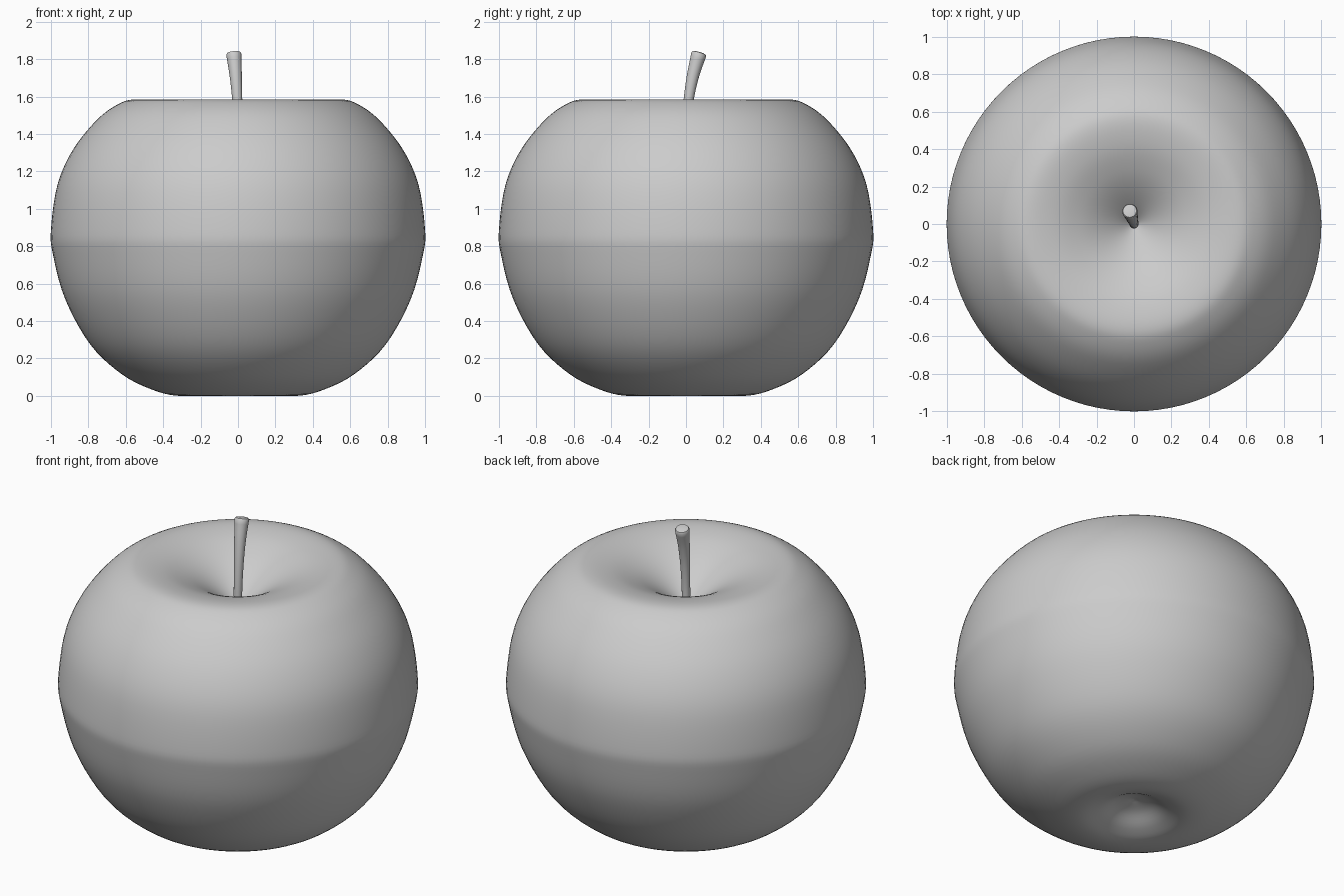
import bpy, bmesh, math
from mathutils import Vector, Matrix

if "Cube" in bpy.data.objects:
    bpy.data.objects.remove(bpy.data.objects["Cube"])


def catmull(points, steps):
    """Smooth path through the given points."""
    pts = [Vector(p) for p in points]
    pts = [2 * pts[0] - pts[1]] + pts + [2 * pts[-1] - pts[-2]]
    out = []
    for a, b, c, d in zip(pts, pts[1:], pts[2:], pts[3:]):
        for i in range(steps):
            t = i / steps
            out.append(0.5 * (2 * b + (c - a) * t + (2 * a - 5 * b + 4 * c - d) * t**2
                              + (3 * b - a - 3 * c + d) * t**3))
    return out + [pts[-2]]


def skin(name, rings, angle):
    """Join rings of equal length into a closed smooth-shaded object."""
    bm = bmesh.new()
    loops = [[bm.verts.new(p) for p in ring] for ring in rings]
    n = len(loops[0])
    for lo, hi in zip(loops, loops[1:]):
        for i in range(n):
            j = (i + 1) % n
            bm.faces.new((lo[i], lo[j], hi[j], hi[i]))
    bm.faces.new(loops[0][::-1])
    bm.faces.new(loops[-1])
    bmesh.ops.recalc_face_normals(bm, faces=bm.faces)
    mesh = bpy.data.meshes.new(name)
    bm.to_mesh(mesh)
    bm.free()
    obj = bpy.data.objects.new(name, mesh)
    bpy.context.collection.objects.link(obj)
    bpy.ops.object.select_all(action='DESELECT')
    obj.select_set(True)
    bpy.context.view_layer.objects.active = obj
    bpy.ops.object.shade_smooth_by_angle(angle=math.radians(angle))
    return obj


def circle(radius, sides):
    return [Vector((radius * math.cos(2 * math.pi * i / sides),
                    radius * math.sin(2 * math.pi * i / sides), 0)) for i in range(sides)]


# Fruit body: lathed profile (radius, height) from bottom dimple to stem cavity
profile = [(0.004, 0.10), (0.10, 0.075), (0.20, 0.025), (0.31, 0.0), (0.45, 0.03),
           (0.62, 0.115), (0.79, 0.275), (0.925, 0.52), (0.99, 0.76), (1.0, 0.89),
           (0.965, 1.13), (0.88, 1.32), (0.75, 1.48), (0.64, 1.56), (0.55, 1.585),
           (0.42, 1.567), (0.30, 1.522), (0.20, 1.466), (0.10, 1.39), (0.004, 1.30)]
skin("fruit_body", [[p + Vector((0, 0, z)) for p in circle(r, 96)]
                    for r, z in catmull(profile, 5)], 60)

# Stem: curved, flaring towards a slightly rounded tip
path = catmull([(0, 0, 1.25), (0, 0, 1.42), (-0.004, 0.014, 1.58),
                (-0.012, 0.037, 1.71), (-0.022, 0.068, 1.825)], 5)
rings = []
for k, p in enumerate(path):
    t = k / (len(path) - 1)
    ahead = path[min(k + 1, len(path) - 1)] - path[max(k - 1, 0)]
    rot = ahead.to_track_quat('Z', 'Y')
    rings.append([p + rot @ q for q in circle(0.023 + 0.018 * t**2.2, 24)])
rings.append([path[-1] + rot @ (q + Vector((0, 0, 0.009))) for q in circle(0.036, 24)])
rings.append([path[-1] + rot @ (q + Vector((0, 0, 0.012))) for q in circle(0.026, 24)])
skin("stem", rings, 40)
